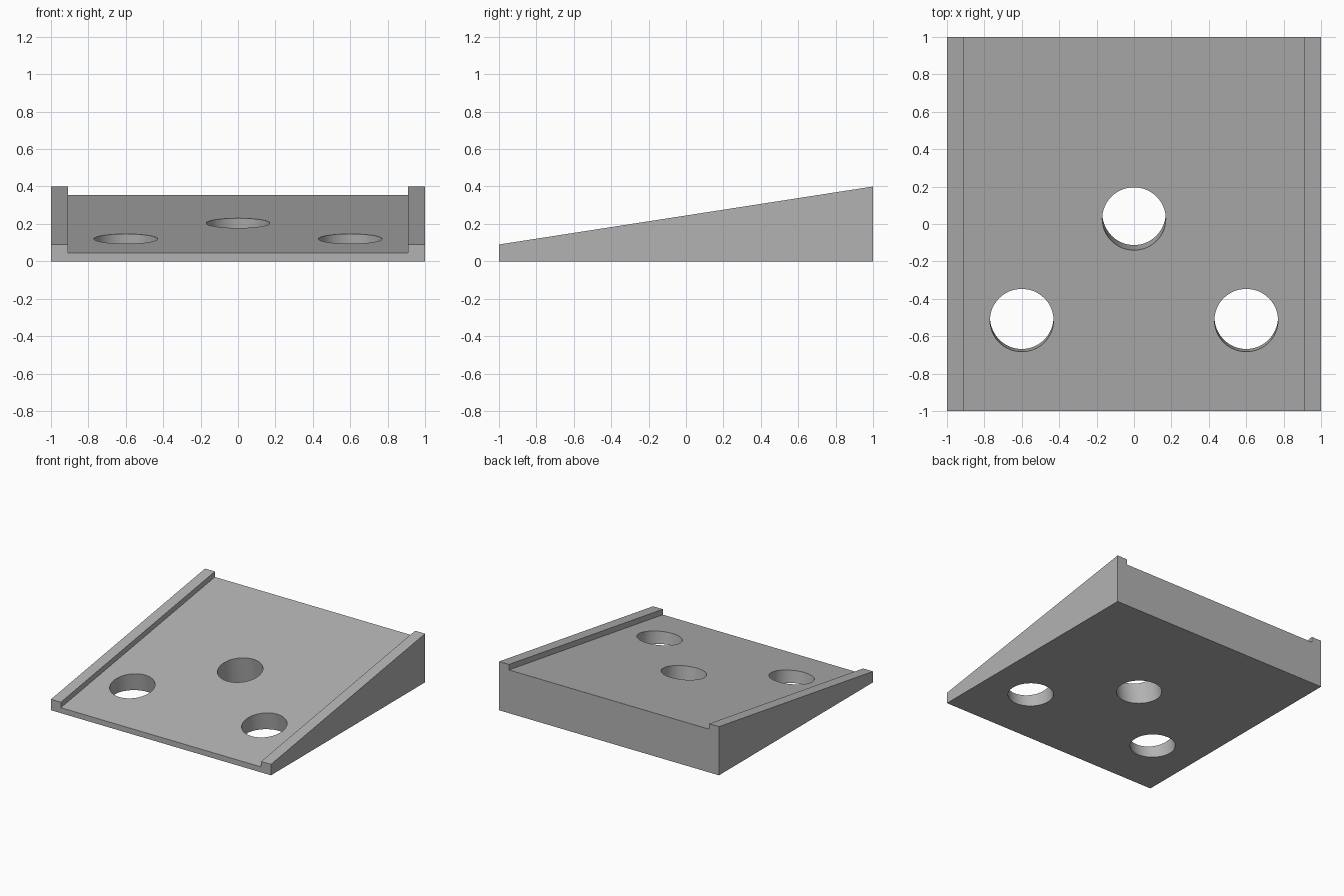
import bpy, bmesh, math
from mathutils import Vector

cube = bpy.data.objects.get("Cube")
if cube:
    bpy.data.objects.remove(cube, do_unlink=True)

RISE = 0.31            # height gained from front to back
FLOOR, RAIL = 0.045, 0.09
SLOPE = math.atan(RISE / 2)

grey = bpy.data.materials.new("plain grey")
grey.use_nodes = True
colour = (0.45, 0.45, 0.45, 1)
grey.diffuse_color = colour
grey.node_tree.nodes["Principled BSDF"].inputs["Base Color"].default_value = colour

# Wedge body: U-shaped section with two rails, swept back while its top rises
section = [(-1, 0), (1, 0), (1, RAIL), (0.91, RAIL), (0.91, FLOOR),
           (-0.91, FLOOR), (-0.91, RAIL), (-1, RAIL)]
bm = bmesh.new()
front = bm.faces.new([bm.verts.new((x, -1, z)) for x, z in section])
swept = bmesh.ops.extrude_face_region(bm, geom=[front], use_keep_orig=True)
for v in swept["geom"]:
    if isinstance(v, bmesh.types.BMVert):
        v.co.y = 1
        if v.co.z > 0:
            v.co.z += RISE
bmesh.ops.recalc_face_normals(bm, faces=bm.faces)
mesh = bpy.data.meshes.new("wedge_ramp")
bm.to_mesh(mesh)
bm.free()
ramp = bpy.data.objects.new("wedge_ramp", mesh)
bpy.context.collection.objects.link(ramp)
mesh.materials.append(grey)

# Three round holes drilled square to the sloping floor
for i, (x, y) in enumerate([(0, 0.028), (-0.6, -0.515), (0.6, -0.515)]):
    z = FLOOR + (y + 1) * RISE / 2
    bpy.ops.mesh.primitive_cylinder_add(vertices=64, radius=0.17, depth=1,
                                        location=Vector((x, y, z)), rotation=(SLOPE, 0, 0))
    drill = bpy.context.object
    drill.name = f"hole_cutter_{i + 1}"
    drill.data.materials.append(grey)
    cut = ramp.modifiers.new("hole", 'BOOLEAN')
    cut.operation, cut.solver, cut.object = 'DIFFERENCE', 'EXACT', drill
    bpy.context.view_layer.objects.active = ramp
    bpy.ops.object.modifier_apply(modifier=cut.name)
    bpy.data.objects.remove(drill, do_unlink=True)

# Smooth hole walls, crisp outer edges
bpy.ops.object.select_all(action='DESELECT')
ramp.select_set(True)
bpy.context.view_layer.objects.active = ramp
bpy.ops.object.shade_smooth_by_angle(angle=math.radians(30))
